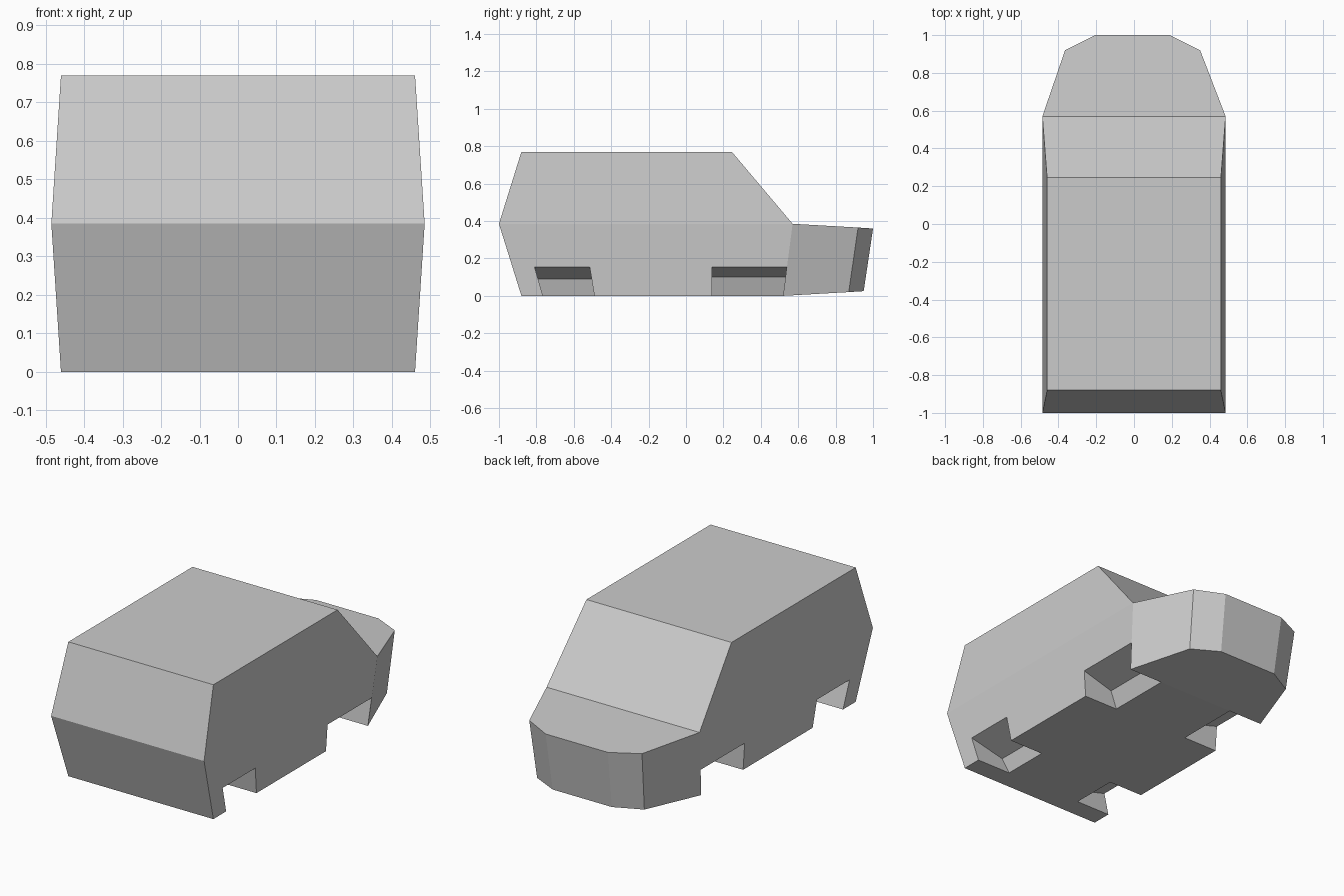
import bpy
import bmesh

if "Cube" in bpy.data.objects:
    bpy.data.objects.remove(bpy.data.objects["Cube"])

grey = bpy.data.materials.new("light grey")
grey.diffuse_color = (0.6, 0.6, 0.6, 1)
grey.use_nodes = True
grey.node_tree.nodes["Principled BSDF"].inputs["Base Color"].default_value = grey.diffuse_color


def make_object(name, bm):
    bmesh.ops.recalc_face_normals(bm, faces=bm.faces[:])
    mesh = bpy.data.meshes.new(name)
    bm.to_mesh(mesh)
    bm.free()
    mesh.materials.append(grey)
    obj = bpy.data.objects.new(name, mesh)
    bpy.context.collection.objects.link(obj)
    return obj


# Van body: floor outline lofted to the belt line, then up to the roof
floor = [(-.46, -.88, 0), (.46, -.88, 0), (.46, .52, 0), (.335, .87, .02),
         (.18, .95, .025), (-.195, .95, .025), (-.345, .87, .02), (-.46, .52, 0)]
belt = [(-.485, -1, .385), (.485, -1, .385), (.485, .57, .385), (.35, .92, .365),
        (.19, 1, .36), (-.205, 1, .36), (-.365, .92, .365), (-.485, .57, .385)]
roof = [(-.46, -.88, .77), (.46, -.88, .77), (.46, .245, .77), (-.46, .245, .77)]

bm = bmesh.new()
f, b, r = ([bm.verts.new(p) for p in ring] for ring in (floor, belt, roof))
for i in range(8):                                  # lower walls and nose
    j = (i + 1) % 8
    bm.faces.new((f[i], f[j], b[j], b[i]))
cabin = [b[0], b[1], b[2], b[7]]
for i in range(4):                                  # upper walls and windscreen
    j = (i + 1) % 4
    bm.faces.new((cabin[i], cabin[j], r[j], r[i]))
bm.faces.new(r)                                     # roof
bm.faces.new(b[2:])                                 # hood
bm.faces.new(f[2:])                                 # nose underside
bm.faces.new((f[0], f[1], f[2], f[7]))              # floor
body = make_object("van_body", bm)


# Wheel wells: wedge cutters with slanted end walls and a sloping ceiling
def wheel_well(name, side, low, high, inner):
    """low/high: y range at z=0 and z=0.155; inner: (x, z) of the inner top edge."""
    ix, iz = inner
    slope = (.155 - iz) / (.47 - ix)
    bottom_x = .243 - (ix - .243) / iz * .05
    section = [(bottom_x, -.05), (.6, -.05), (.6, .155 + slope * .13), (ix, iz)]
    bm = bmesh.new()
    ends = []
    for k in (0, 1):
        ends.append([bm.verts.new((side * x, low[k] + (high[k] - low[k]) * z / .155, z))
                     for x, z in section])
    bm.faces.new(ends[0])
    bm.faces.new(ends[1])
    for i in range(4):
        j = (i + 1) % 4
        bm.faces.new((ends[0][i], ends[0][j], ends[1][j], ends[1][i]))
    cutter = make_object(name, bm)
    cutter.hide_render = True
    cutter.hide_viewport = True
    cut = body.modifiers.new(name, 'BOOLEAN')
    cut.operation = 'DIFFERENCE'
    cut.solver = 'EXACT'
    cut.object = cutter
    return cutter


cutters = []
for side, label in ((1, "right"), (-1, "left")):
    cutters.append(wheel_well("rear_well_" + label, side,
                              (-.765, -.49), (-.81, -.515), (.27, .09)))
    cutters.append(wheel_well("front_well_" + label, side,
                              (.14, .519), (.14, .539), (.28, .10)))

# Bake the cuts and remove the cutters
graph = bpy.context.evaluated_depsgraph_get()
cut_mesh = bpy.data.meshes.new_from_object(body.evaluated_get(graph))
body.modifiers.clear()
body.data = cut_mesh
for cutter in cutters:
    bpy.data.objects.remove(cutter)
